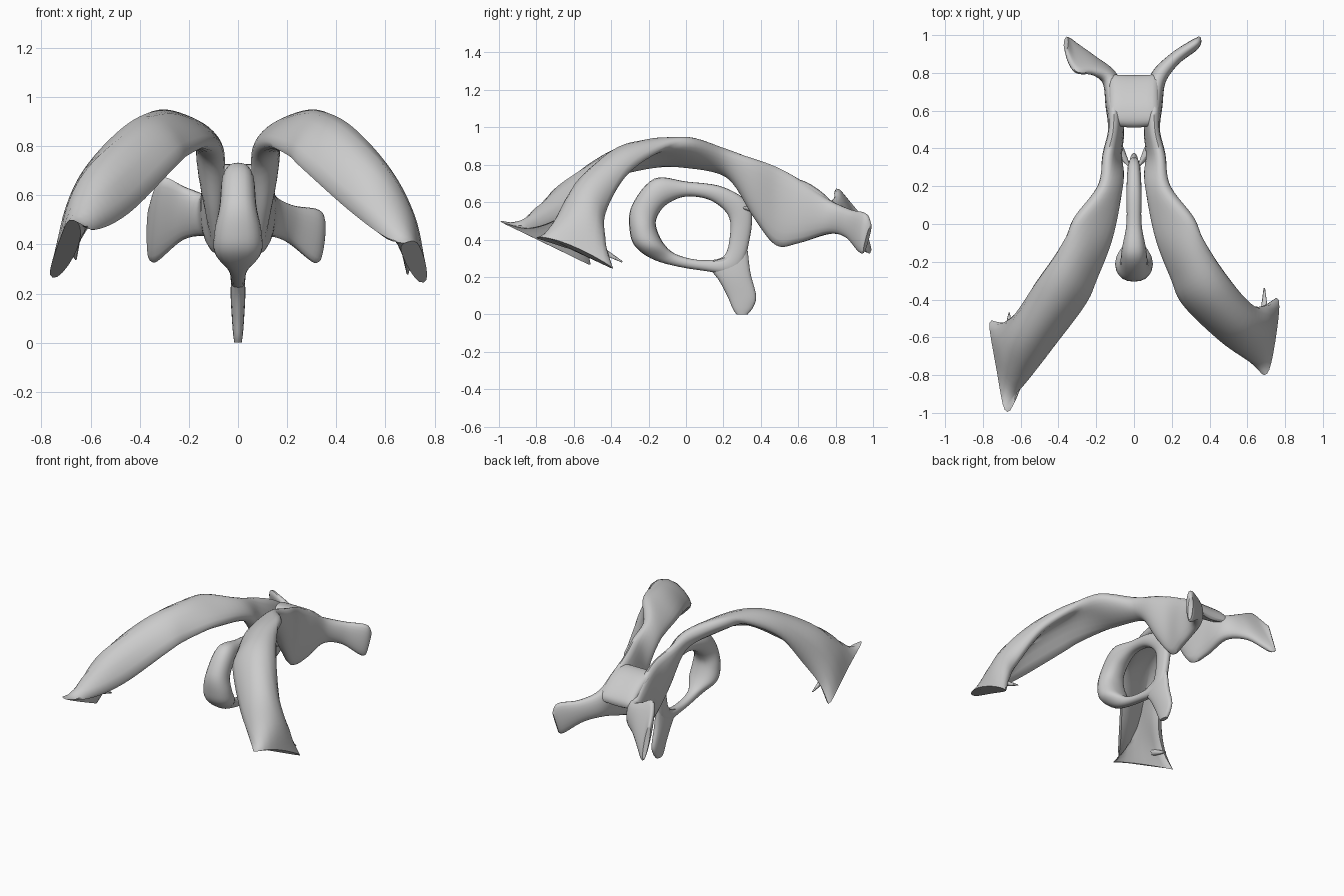
import bpy, bmesh, math
from mathutils import Vector

cube = bpy.data.objects.get("Cube")
if cube:
    bpy.data.objects.remove(cube, do_unlink=True)

bone = bpy.data.materials.new("bone_grey")
bone.use_nodes = True
bone.diffuse_color = (0.6, 0.6, 0.6, 1)
bone.node_tree.nodes["Principled BSDF"].inputs["Base Color"].default_value = bone.diffuse_color

SIDES = 20   # points around a section
STEPS = 6    # rings between two stations


def spline(p, q, r, s, t):
    """Catmull-Rom blend between q and r."""
    return 0.5 * (2 * q + (r - p) * t + (2 * p - 5 * q + 4 * r - s) * t * t
                  + (3 * q - p - 3 * r + s) * t ** 3)


def station(a, b, thick, mid=None):
    """A section: two edges, an optional ridge between them, a thickness."""
    a, b = Vector(a), Vector(b)
    mid = Vector(mid) if mid else (a + b) / 2
    return a, mid, b, Vector((thick, 0, 0))


def loft(name, stations, closed=False):
    """Skin a bent, lens-shaped section along the stations."""
    n = len(stations)
    pick = (lambda i: stations[i % n]) if closed else (lambda i: stations[max(0, min(n - 1, i))])
    rows = []
    for i in range(n if closed else n - 1):
        quad = [pick(i + k) for k in (-1, 0, 1, 2)]
        for j in range(STEPS):
            rows.append([spline(*(q[c] for q in quad), j / STEPS) for c in range(4)])
    if not closed:
        rows.append(list(stations[-1]))

    bm = bmesh.new()
    rings = []
    count = len(rows)
    for i, (a, m, b, th) in enumerate(rows):
        after = rows[(i + 1) % count if closed else min(i + 1, count - 1)][1]
        before = rows[i - 1 if closed else max(i - 1, 0)][1]
        along = after - before
        ring = []
        for k in range(SIDES):
            ang = math.tau * k / SIDES
            u = math.cos(ang)
            pos = m + (a - b) * u / 2 + ((a + b) / 2 - m) * u * u
            across = (a - b) / 2 + ((a + b) - 2 * m) * u
            normal = along.cross(across).normalized()
            s = math.sin(ang)
            round_s = math.copysign(abs(s) ** 0.8, s)
            ring.append(bm.verts.new(pos + normal * round_s * th.x / 2))
        rings.append(ring)
    for i in range(count if closed else count - 1):
        r, q = rings[i], rings[(i + 1) % count]
        for k in range(SIDES):
            l = (k + 1) % SIDES
            bm.faces.new((r[k], r[l], q[l], q[k]))
    if not closed:
        bm.faces.new(rings[0])
        bm.faces.new(rings[-1])
    bmesh.ops.recalc_face_normals(bm, faces=bm.faces)
    finish(name, bm)


def finish(name, bm):
    me = bpy.data.meshes.new(name)
    bm.to_mesh(me)
    bm.free()
    me.materials.append(bone)
    ob = bpy.data.objects.new(name, me)
    bpy.context.collection.objects.link(ob)
    bpy.ops.object.select_all(action='DESELECT')
    ob.select_set(True)
    bpy.context.view_layer.objects.active = ob
    bpy.ops.object.shade_smooth_by_angle(angle=math.radians(50))


def spike(name, base, tip, radius):
    """Small tapered splinter."""
    base, tip = Vector(base), Vector(tip)
    bm = bmesh.new()
    bmesh.ops.create_cone(bm, cap_ends=True, segments=8, radius1=radius, radius2=0.004,
                          depth=(tip - base).length)
    turn = (tip - base).to_track_quat('Z', 'Y').to_matrix().to_4x4()
    bmesh.ops.transform(bm, matrix=turn, verts=bm.verts)
    bmesh.ops.translate(bm, vec=(base + tip) / 2, verts=bm.verts)
    finish(name, bm)


def flip(st):
    return tuple(Vector((-v.x, v.y, v.z)) for v in st[:3]) + (st[3],)


# Rear prongs, which differ from side to side
left_prong = [
    station((.35, .99, .48), (.33, .95, .33), .03),
    station((.33, .96, .54), (.30, .93, .33), .06),
    station((.22, .88, .56), (.20, .86, .41), .07),
    station((.13, .77, .61), (.12, .76, .43), .09),
]
right_prong = [
    station((.36, .92, .55), (.36, .99, .34), .03),
    station((.31, .81, .67), (.33, .97, .33), .06),
    station((.21, .80, .63), (.22, .88, .42), .07),
    station((.13, .76, .61), (.12, .77, .43), .09),
]
# Upright neck plate twisting into the arched blade
blade = [
    station((.11, .64, .70), (.10, .60, .38), .09),
    station((.11, .50, .78), (.08, .48, .37), .08),
    station((.14, .37, .83), (.09, .36, .52), .09),
    station((.18, .20, .88), (.07, .22, .74), .10),
    station((.32, .02, .93), (.11, -.05, .80), .10, (.22, 0, .87)),
    station((.39, -.14, .87), (.20, -.29, .765), .09, (.31, -.19, .89)),
    station((.51, -.32, .74), (.26, -.42, .71), .10, (.41, -.36, .84)),
]
# Outer ends of the blades, broken off in a slanting point
left_end = [
    station((.61, -.44, .52), (.45, -.60, .54), .12, (.56, -.52, .68)),
    station((.69, -.43, .38), (.60, -.72, .43), .11, (.66, -.58, .51)),
    station((.755, -.39, .245), (.69, -.80, .41), .08, (.71, -.62, .36)),
]
right_end = [
    station((.59, -.46, .53), (.44, -.65, .53), .12, (.56, -.58, .69)),
    station((.68, -.52, .38), (.58, -.84, .46), .11, (.64, -.70, .55)),
    station((.755, -.51, .265), (.67, -.995, .50), .08, (.69, -.77, .40)),
]
loft("left_blade", left_prong + blade + left_end)
loft("right_blade", [flip(s) for s in right_prong + blade + right_end])

# Splinters on the blade ends
spike("left_splinter", (.69, -.50, .37), (.69, -.34, .28), .025)
spike("right_splinter", (-.67, -.60, .40), (-.66, -.47, .34), .025)

# Saddle roof joining the two neck plates
loft("saddle", [station((-.13, y, z), (.13, y, z), t, (0, y - .015, z - .02))
                for y, z, t in ((.53, .70, .02), (.56, .71, .07), (.63, .69, .09),
                                (.71, .64, .09), (.77, .59, .07), (.79, .56, .02))])


# Central ring: inner and outer (y, z) points with a side-to-side width
def flat(inner, outer, width):
    return station((0, *inner), (0, *outer), width)


loft("central_ring", [
    flat((-.16, .47), (-.30, .44), .19),
    flat((-.12, .38), (-.26, .35), .19),
    flat((-.05, .32), (-.14, .28), .08),
    flat((.08, .29), (.08, .235), .06),
    flat((.20, .31), (.27, .23), .06),
    flat((.235, .42), (.34, .40), .06),
    flat((.225, .53), (.34, .58), .07),
    flat((.13, .61), (.20, .68), .08),
    flat((0, .63), (0, .71), .08),
    flat((-.10, .59), (-.17, .725), .13),
    flat((-.15, .53), (-.29, .58), .15),
], closed=True)

# Keel hanging below the ring
loft("keel", [
    flat((.10, .27), (.33, .34), .05),
    flat((.17, .19), (.345, .22), .06),
    flat((.22, .10), (.375, .10), .05),
    flat((.25, .03), (.36, .04), .04),
    flat((.27, 0), (.33, 0), .03),
])

# Thin bridges from the ring to the neck plates
for side, name in ((1, "left_bridge"), (-1, "right_bridge")):
    spike(name, (side * .08, .39, .56), (side * .02, .30, .57), .03)
